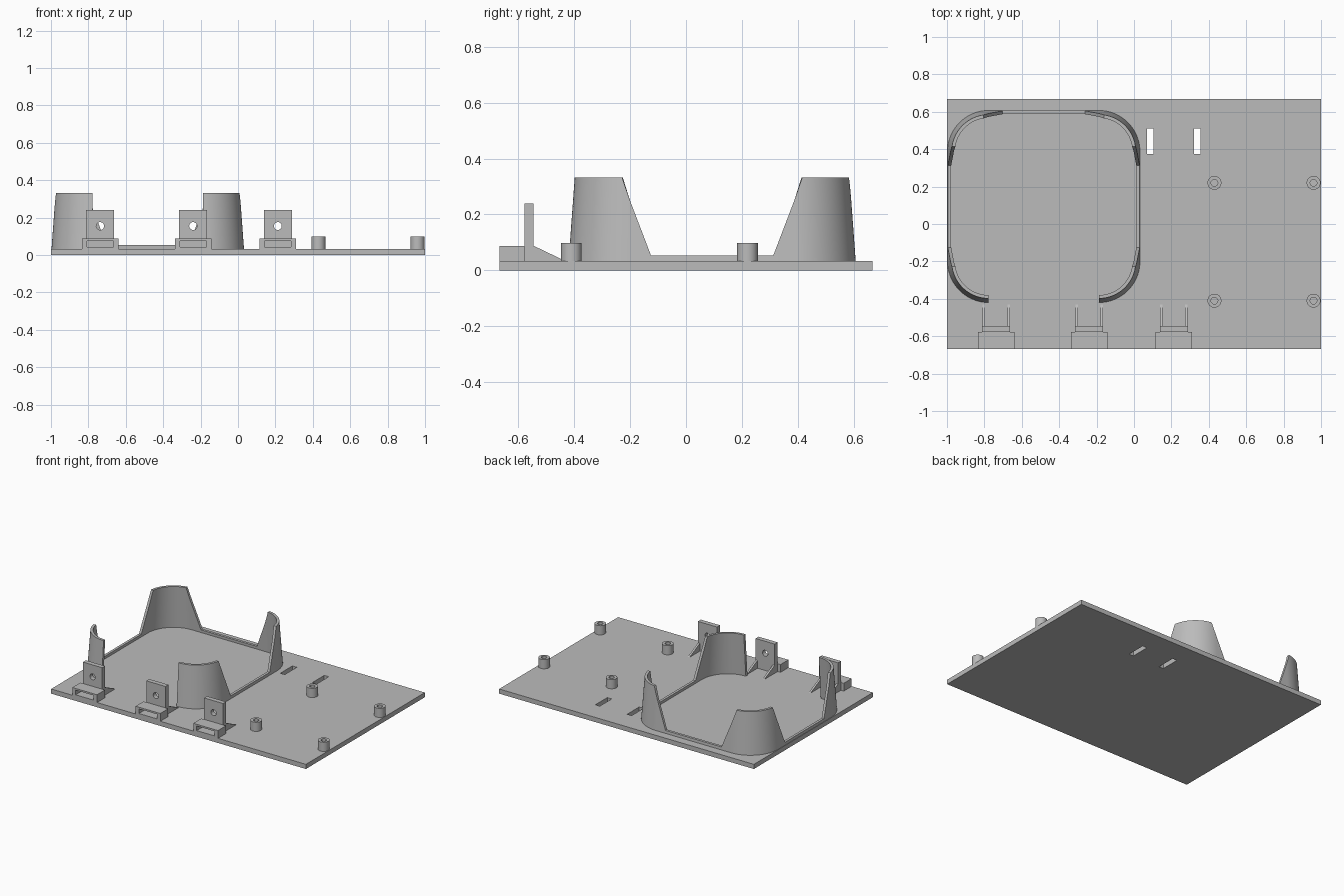
import bpy, bmesh, math
from mathutils import Matrix, Vector

if "Cube" in bpy.data.objects:
    bpy.data.objects.remove(bpy.data.objects["Cube"], do_unlink=True)

grey = bpy.data.materials.new("plain grey")
grey.use_nodes = True
grey.diffuse_color = (0.5, 0.5, 0.5, 1)
grey.node_tree.nodes["Principled BSDF"].inputs["Base Color"].default_value = (0.5, 0.5, 0.5, 1)

FLOOR = 0.033  # top of the base plate


def finish(name, bm, smooth=False):
    bmesh.ops.recalc_face_normals(bm, faces=bm.faces)
    mesh = bpy.data.meshes.new(name)
    bm.to_mesh(mesh)
    bm.free()
    mesh.materials.append(grey)
    ob = bpy.data.objects.new(name, mesh)
    bpy.context.collection.objects.link(ob)
    if smooth:
        activate(ob)
        bpy.ops.object.shade_smooth_by_angle(angle=math.radians(30))
    return ob


def activate(ob):
    bpy.ops.object.select_all(action='DESELECT')
    ob.select_set(True)
    bpy.context.view_layer.objects.active = ob


def box(name, x, y, z):
    bm = bmesh.new()
    bmesh.ops.create_cube(bm, size=1)
    for v in bm.verts:
        v.co = [lo + (c + 0.5) * (hi - lo) for c, (lo, hi) in zip(v.co, (x, y, z))]
    return finish(name, bm)


def cut(ob, cutter):
    cutter.hide_render = True
    mod = ob.modifiers.new("cut", 'BOOLEAN')
    mod.operation, mod.solver, mod.object = 'DIFFERENCE', 'EXACT', cutter
    activate(ob)
    bpy.ops.object.modifier_apply(modifier=mod.name)
    bpy.data.objects.remove(cutter, do_unlink=True)


# Base plate with two strap slots
plate = box("base_plate", (-1, 1), (-0.667, 0.667), (0, FLOOR))
for x in (0.07, 0.32):
    cut(plate, box("slot_cutter", (x, x + 0.035), (0.375, 0.51), (-0.1, 0.1)))


# Hollow standoffs, turned from a tube profile
def standoff(name, x, y, outer=0.037, inner=0.018, top=0.098, sides=40):
    bm = bmesh.new()
    profile = [(inner, FLOOR), (inner, top), (outer, top), (outer, FLOOR)]
    rings = []
    for i in range(sides):
        a = math.tau * i / sides
        rings.append([bm.verts.new((x + r * math.cos(a), y + r * math.sin(a), z))
                      for r, z in profile])
    for i, ring in enumerate(rings):
        following = rings[(i + 1) % sides]
        for j in range(4):
            k = (j + 1) % 4
            bm.faces.new((ring[j], ring[k], following[k], following[j]))
    finish(name, bm, True)


for side, x in (("inner", 0.43), ("outer", 0.96)):
    for end, y in (("front", -0.41), ("back", 0.22)):
        standoff(f"{side}_{end}_standoff", x, y)


# Holder wall: a tapered rounded rim, open in front, rising at the corners
LEFT, RIGHT, FRONT, BACK = -0.997, 0.032, -0.42, 0.607
RADIUS, THICK, RIM, TOWER = 0.22, 0.018, 0.053, 0.333
RAMP_START, RAMP_END = 0.188, 0.295


def wall_height(x, y):
    dx = min(x - LEFT, RIGHT - x)
    dy = min(y - FRONT, BACK - y)
    d = dy if y < FRONT + RADIUS else max(dx, dy)
    t = (d - RAMP_START) / (RAMP_END - RAMP_START)
    return TOWER + (RIM - TOWER) * min(max(t, 0), 1)


def wall_path(steps=32):
    near, far = LEFT + RADIUS, RIGHT - RADIUS
    low, high = FRONT + RADIUS, BACK - RADIUS
    corners = ((near, low, 270), (near, high, 180), (far, high, 90), (far, low, 0))
    path = []
    for n, (cx, cy, start) in enumerate(corners):
        arc = []
        for i in range(steps + 1):
            a = math.radians(start - 90 * i / steps)
            normal = Vector((math.cos(a), math.sin(a)))
            arc.append((Vector((cx, cy)) + normal * RADIUS, normal))
        extra = RAMP_END - RADIUS
        into = Vector((-arc[0][1].y, arc[0][1].x))
        out = Vector((arc[-1][1].y, -arc[-1][1].x))
        if n > 0:
            arc.insert(0, (arc[0][0] + into * extra, arc[0][1]))
        if n < 3:
            arc.append((arc[-1][0] + out * extra, arc[-1][1]))
        path += arc
    return path


bm = bmesh.new()
sections = []
for p, normal in wall_path():
    h = wall_height(p.x, p.y)
    lean = 0.022 * (h - FLOOR) / (TOWER - FLOOR)
    section = []
    for inset, z in ((0, FLOOR), (lean, h), (lean + THICK, h), (THICK, FLOOR)):
        q = p - normal * inset
        section.append(bm.verts.new((q.x, q.y, z)))
    sections.append(section)
for a, b in zip(sections, sections[1:]):
    for j in range(4):
        k = (j + 1) % 4
        bm.faces.new((a[j], a[k], b[k], b[j]))
bm.faces.new(sections[0])
bm.faces.new(sections[-1])
finish("holder_wall", bm, True)


# Front brackets: slotted block, drilled upright and two gusset ribs
def gusset(name, x, width=0.014):
    bm = bmesh.new()
    outline = [(-0.545, FLOOR), (-0.43, FLOOR), (-0.545, 0.088)]
    face = bm.faces.new([bm.verts.new((x - width / 2, y, z)) for y, z in outline])
    new = bmesh.ops.extrude_face_region(bm, geom=[face])["geom"]
    moved = [v for v in new if isinstance(v, bmesh.types.BMVert)]
    bmesh.ops.translate(bm, verts=moved, vec=(width, 0, 0))
    finish(name, bm)


for label, x in (("right", -0.737), ("middle", -0.24), ("left", 0.213)):
    block = box(f"{label}_bracket_block", (x - 0.097, x + 0.097), (-0.667, -0.578), (FLOOR, 0.088))
    cut(block, box("pocket_cutter", (x - 0.071, x + 0.071), (-0.7, -0.5), (0.043, 0.076)))
    upright = box(f"{label}_bracket_upright", (x - 0.075, x + 0.075), (-0.578, -0.545), (FLOOR, 0.24))
    bm = bmesh.new()
    bmesh.ops.create_cone(bm, cap_ends=True, segments=32, radius1=0.021, radius2=0.021, depth=0.2,
                          matrix=Matrix.Translation((x, -0.56, 0.155)) @ Matrix.Rotation(math.pi / 2, 4, 'X'))
    cut(upright, finish("hole_cutter", bm))
    for side in (-1, 1):
        gusset(f"{label}_bracket_{'left' if side > 0 else 'right'}_gusset", x + side * 0.067)
